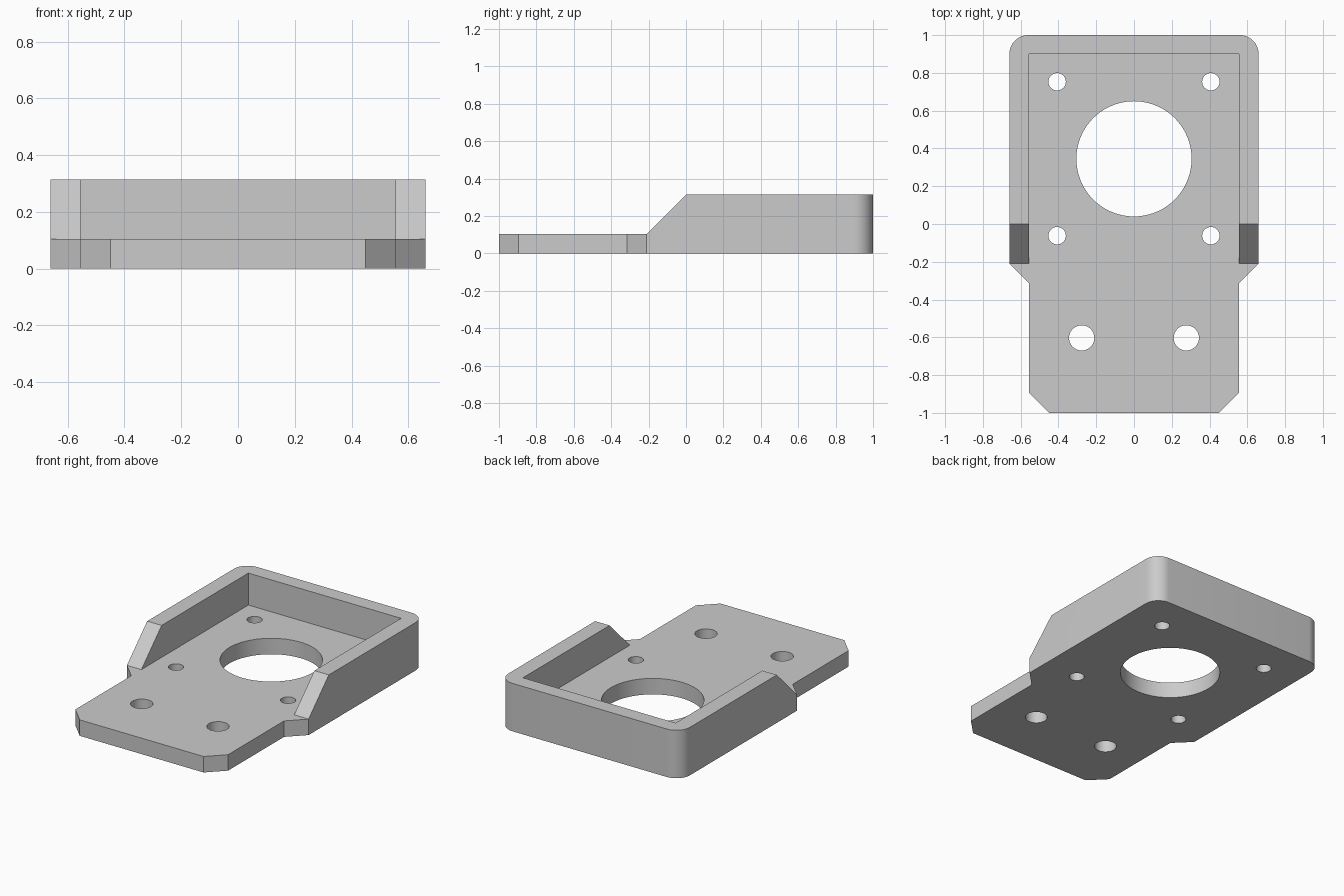
import bpy
import math
from mathutils import Vector

cube = bpy.data.objects.get("Cube")
if cube:
    bpy.data.objects.remove(cube, do_unlink=True)

PLATE = 0.105     # plate thickness
HEIGHT = 0.315    # wall height
HALF = 0.66       # half width over the walls
INNER = 0.555     # half width inside the walls
ROUND = 0.1       # rear corner radius

grey = bpy.data.materials.new("plain grey")
grey.use_nodes = True
grey.diffuse_color = (0.6, 0.6, 0.6, 1)
grey.node_tree.nodes["Principled BSDF"].inputs["Base Color"].default_value = (0.6, 0.6, 0.6, 1)


def prism(name, points, offset):
    """Closed solid made by sweeping a flat outline along an offset."""
    n = len(points)
    base = [Vector(p) for p in points]
    verts = base + [p + Vector(offset) for p in base]
    faces = [list(range(n))[::-1], list(range(n, 2 * n))]
    faces += [[i, (i + 1) % n, n + (i + 1) % n, n + i] for i in range(n)]
    mesh = bpy.data.meshes.new(name)
    mesh.from_pydata(verts, [], faces)
    mesh.materials.append(grey)
    obj = bpy.data.objects.new(name, mesh)
    bpy.context.collection.objects.link(obj)
    return obj


def cut(target, cutter):
    cutter.hide_render = True
    mod = target.modifiers.new("cut", 'BOOLEAN')
    mod.operation = 'DIFFERENCE'
    mod.solver = 'EXACT'
    mod.object = cutter
    bpy.context.view_layer.objects.active = target
    bpy.ops.object.modifier_apply(modifier=mod.name)
    bpy.data.objects.remove(cutter, do_unlink=True)


def drill(target, x, y, radius, sides):
    ring = [(x + radius * math.cos(math.tau * i / sides),
             y + radius * math.sin(math.tau * i / sides), -0.1) for i in range(sides)]
    cut(target, prism("hole_cutter", ring, (0, 0, 1)))


# Body outline: chamfered front tongue, wider rear with rounded corners
right = [(0.45, -1), (INNER, -0.895), (INNER, -0.315), (HALF, -0.21)]
for i in range(13):
    a = math.pi / 2 * i / 12
    right.append((HALF - ROUND + ROUND * math.cos(a), 1 - ROUND + ROUND * math.sin(a)))
outline = right + [(-x, y) for x, y in reversed(right)]
bracket = prism("mounting_bracket", [(x, y, 0) for x, y in outline], (0, 0, HEIGHT))

# Pocket between the side walls and the rear wall, open to the front
pocket = [(-INNER, -2, PLATE), (INNER, -2, PLATE), (INNER, 0.9, PLATE), (-INNER, 0.9, PLATE)]
cut(bracket, prism("pocket_cutter", pocket, (0, 0, 1)))

# Sloped front ends of the side walls
slope = [(-2, PLATE), (-0.21, PLATE), (0, HEIGHT), (0, 1), (-2, 1)]
cut(bracket, prism("slope_cutter", [(-1, y, z) for y, z in slope], (2, 0, 0)))

# Central bore, four motor screw holes and two mounting holes
drill(bracket, 0, 0.345, 0.305, 72)
for side in (-1, 1):
    drill(bracket, side * 0.407, 0.753, 0.046, 32)
    drill(bracket, side * 0.407, -0.062, 0.046, 32)
    drill(bracket, side * 0.277, -0.603, 0.067, 32)

# Smooth round surfaces, sharp edges elsewhere
bpy.ops.object.select_all(action='DESELECT')
bracket.select_set(True)
bpy.context.view_layer.objects.active = bracket
bpy.ops.object.shade_smooth_by_angle(angle=math.radians(30))
